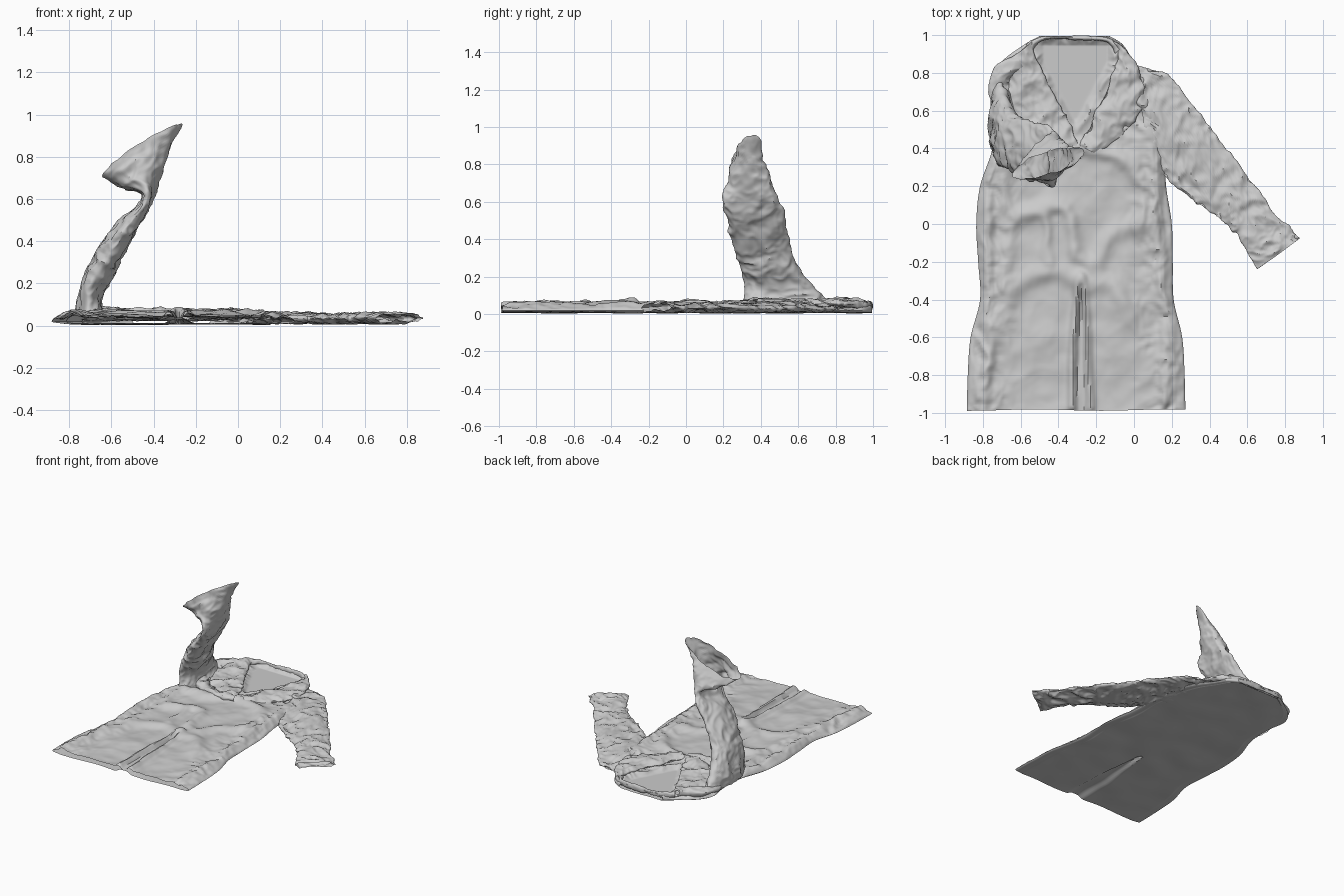
import bpy, math
from mathutils import Vector, noise

if "Cube" in bpy.data.objects:
    bpy.data.objects.remove(bpy.data.objects["Cube"])


def spline(keys, n):
    """Catmull-Rom samples through equal-length tuples."""
    out, last = [], len(keys) - 1
    for i in range(n):
        t = i / (n - 1) * last
        k = min(int(t), last - 1)
        f = t - k
        a, b, c, d = (keys[min(max(j, 0), last)] for j in (k - 1, k, k + 1, k + 2))
        out.append([0.5 * (2 * q + (r - p) * f + (2 * p - 5 * q + 4 * r - s) * f * f
                           + (3 * q - p - 3 * r + s) * f ** 3)
                    for p, q, r, s in zip(a, b, c, d)])
    return out


def skin(name, rings):
    """Bridge closed rings into one smooth surface with open ends."""
    m = len(rings[0])
    verts = [p for r in rings for p in r]
    faces = [(i * m + j, i * m + (j + 1) % m, (i + 1) * m + (j + 1) % m, (i + 1) * m + j)
             for i in range(len(rings) - 1) for j in range(m)]
    me = bpy.data.meshes.new(name)
    me.from_pydata(verts, [], faces)
    ob = bpy.data.objects.new(name, me)
    bpy.context.collection.objects.link(ob)
    bpy.ops.object.select_all(action='DESELECT')
    ob.select_set(True)
    bpy.context.view_layer.objects.active = ob
    bpy.ops.object.mode_set(mode='EDIT')
    bpy.ops.mesh.select_all(action='SELECT')
    bpy.ops.mesh.normals_make_consistent(inside=False)
    bpy.ops.object.mode_set(mode='OBJECT')
    bpy.ops.object.shade_smooth_by_angle(angle=math.radians(40))
    return ob


def creases(p):
    """Sharp-edged cloth creases, roughly -1 to 1."""
    q = p + noise.noise_vector(p * 6) * .05
    return .9 - 2.6 * abs(noise.noise(q * 9)) - 1.2 * abs(noise.noise(q * 21))


def crumple(p, d, amp):
    """Crease a point along d and jostle it, staying above the floor."""
    q = p + noise.noise_vector(p * 6) * amp * .7 + d * creases(p) * amp
    q.z = max(q.z, 0.006)
    return q


def tube(name, keys, n, amp, m=90):
    """Cloth tube: keys hold centre, first half axis, second half axis."""
    rings = []
    for k in spline(keys, n):
        c, a, b = Vector(k[:3]), Vector(k[3:6]), Vector(k[6:9])
        ring = []
        for j in range(m):
            u, v = math.cos(2 * math.pi * j / m), math.sin(2 * math.pi * j / m)
            d = (a * u / a.length_squared + b * v / b.length_squared).normalized()
            ring.append(crumple(c + a * u + b * v, d, amp))
        rings.append(ring)
    return skin(name, rings)


def flat(name, pairs, z, thick, n=60, amp=0.012):
    """Flattened tube lying between two edge lines."""
    keys = [((ax + bx) / 2, (ay + by) / 2, z, (ax - bx) / 2, (ay - by) / 2, 0, 0, 0, thick)
            for ax, ay, bx, by in pairs]
    return tube(name, keys, n, amp)


def line_dist(x, y, pts):
    best = 9
    for (ax, ay), (bx, by) in zip(pts, pts[1:]):
        dx, dy = bx - ax, by - ay
        t = min(1, max(0, ((x - ax) * dx + (y - ay) * dy) / (dx * dx + dy * dy)))
        best = min(best, math.hypot(x - ax - t * dx, y - ay - t * dy))
    return best


# folds: line, height, width
FOLDS = [
    ([(.02, .75), (.1, .4), (.12, 0), (.17, -.5), (.17, -.95)], .026, .035),
    ([(-.74, .35), (-.79, 0), (-.76, -.45), (-.81, -.97)], .03, .035),
    ([(-.33, -.97), (-.32, -.6), (-.29, -.28)], .03, .022),
    ([(-.23, -.97), (-.25, -.6), (-.27, -.28)], .03, .022),
    ([(-.32, -.3), (-.5, -.27), (-.66, -.4), (-.72, -.6)], .02, .05),
    ([(-.22, -.3), (-.1, -.33), (0, -.5)], .03, .06),
    ([(-.31, -.17), (-.2, -.19), (-.1, -.05), (.03, 0)], .025, .045),
    ([(-.62, .02), (-.45, .1), (-.35, .07), (-.3, -.12)], .025, .035),
    ([(-.28, .38), (-.08, .37), (.02, .25), (.06, 0)], .028, .04),
    ([(-.47, .05), (-.46, -.2)], .018, .03),
    ([(-.68, .3), (-.66, 0), (-.68, -.35)], .02, .045),
    ([(-.34, .38), (-.5, .3), (-.68, .35)], .03, .05),
    ([(-.28, -.32), (-.28, -1)], -.04, .016),
]

# coat body: hem at the front, neck at the back
OUTLINE = [  # y, left x, right x
    (-.985, -.885, .272), (-.8, -.88, .268), (-.6, -.865, .255), (-.4, -.815, .21),
    (-.2, -.825, .205), (0, -.835, .2), (.2, -.815, .17), (.4, -.75, .16),
    (.6, -.74, .13), (.75, -.76, .08), (.86, -.7, 0), (.95, -.58, -.06), (.995, -.5, -.13)]
FOLDS = [([tuple(p) for p in spline(pts, 2 * len(pts) + 1)], h, w) for pts, h, w in FOLDS]
N = 120
rings = []
for y, xl, xr in spline(OUTLINE, 170):
    top, bottom = [], []
    for j in range(N):
        s = -math.cos(math.pi * j / (N - 1)) * .35 + (2 * j / (N - 1) - 1) * .65
        x = xl + (xr - xl) * (s + 1) / 2
        edge = math.sqrt(max(0, 1 - abs(s) ** 10))
        p = Vector((x, y, 0))
        # warp the fold lines a little so they wander
        wob = noise.noise_vector(p * 5) * .03 + noise.noise_vector(p * 14) * .008
        wx = x + wob.x * (.2 if abs(x + .28) < .1 and y < -.3 else 1)
        ridge = 0
        for pts, hi, w in FOLDS:
            d = line_dist(wx, y + wob.y, pts)
            if d < 3 * w:
                ridge += hi * math.exp(-(d / w) ** 2)
        h = .036 + .05 * math.tanh(ridge / .05)
        h += .013 * noise.noise(p * 4) + .006 * noise.noise(p * 11)
        rough = max(0, min(1, (abs(s) - .5) * 2.5)) if y < .4 else 1
        h += (.15 + rough) * .011 * creases(p)
        # open neck shows the inside of the back panel
        if y > .5:
            half = .19 * min(1, (y - .5) / .36)
            k = max(0, min(1, (half - abs(x + .31)) / .04 + .5)) * min(1, (y - .5) / .05)
            k *= min(1, max(0, (.985 - y) / .04))
            h = h * (1 - k) + .014 * k
        # back vent lifts the underside
        low = .008 + .008 * noise.noise(p * 5 + Vector((9, 0, 0)))
        if y < -.25:
            w = .055 * min(1, (-y - .2) * 2)
            low += .022 * math.exp(-((x + .28) / w) ** 4)
        low = max(.002, low)
        zt = max(low + .004, h + .008)
        mid = .02 if abs(s) > .9 else low
        yy = y + .02 * math.sin(x * 9) * max(0, -y - .8)
        top.append(Vector((x, yy, mid + (zt - mid) * edge)))
        bottom.append(Vector((x, yy, mid + (low - mid) * edge - .0005)))
    rings.append(top + bottom[-2:0:-1])
skin("coat_body", rings)

# sleeve resting on the floor
flat("resting_sleeve", [
    (.0, .85, .08, .35), (.17, .79, .165, .25), (.33, .61, .32, .125), (.5, .385, .47, .01),
    (.69, .13, .56, -.07), (.79, .01, .61, -.17), (.885, -.07, .655, -.24)],
    .034, .022, 130, .013)

# sleeve standing up with its cuff flopped open
tube("raised_sleeve", [
    (-.69, .56, .04, .08, 0, 0, 0, .26, 0),
    (-.705, .53, .12, .055, 0, -.01, 0, .21, -.03),
    (-.64, .43, .28, .055, 0, -.025, 0, .15, 0),
    (-.54, .385, .45, .042, 0, -.025, 0, .16, 0),
    (-.43, .35, .60, .022, 0, -.01, 0, .155, 0),
    (-.455, .345, .70, .10, .01, .045, .01, .12, -.01),
    (-.455, .32, .83, .185, .05, .125, .03, .07, -.02)], 120, .011)

# lapels and collar
flat("right_lapel", [
    (-.12, .975, -.07, .95), (-.08, .88, .03, .83), (-.13, .75, .05, .66),
    (-.22, .57, -.03, .5), (-.29, .42, -.2, .37)], .054, .02, 70)
flat("left_lapel", [
    (-.54, .965, -.58, .93), (-.51, .86, -.69, .83), (-.45, .72, -.67, .65),
    (-.36, .56, -.58, .48), (-.29, .42, -.4, .36)], .054, .022, 70)
flat("back_collar", [
    (-.57, .95, -.54, .9), (-.5, .99, -.49, .97), (-.31, .995, -.31, .975),
    (-.14, .985, -.15, .965), (-.06, .94, -.1, .9)], .045, .022, 50, .006)

# folded shoulder round the base of the raised sleeve
flat("shoulder_fold", [
    (-.62, .89, -.58, .82), (-.73, .83, -.64, .77), (-.77, .68, -.66, .68),
    (-.73, .52, -.62, .55), (-.64, .4, -.56, .46), (-.45, .33, -.42, .4),
    (-.28, .35, -.29, .4)], .056, .026, 80)
